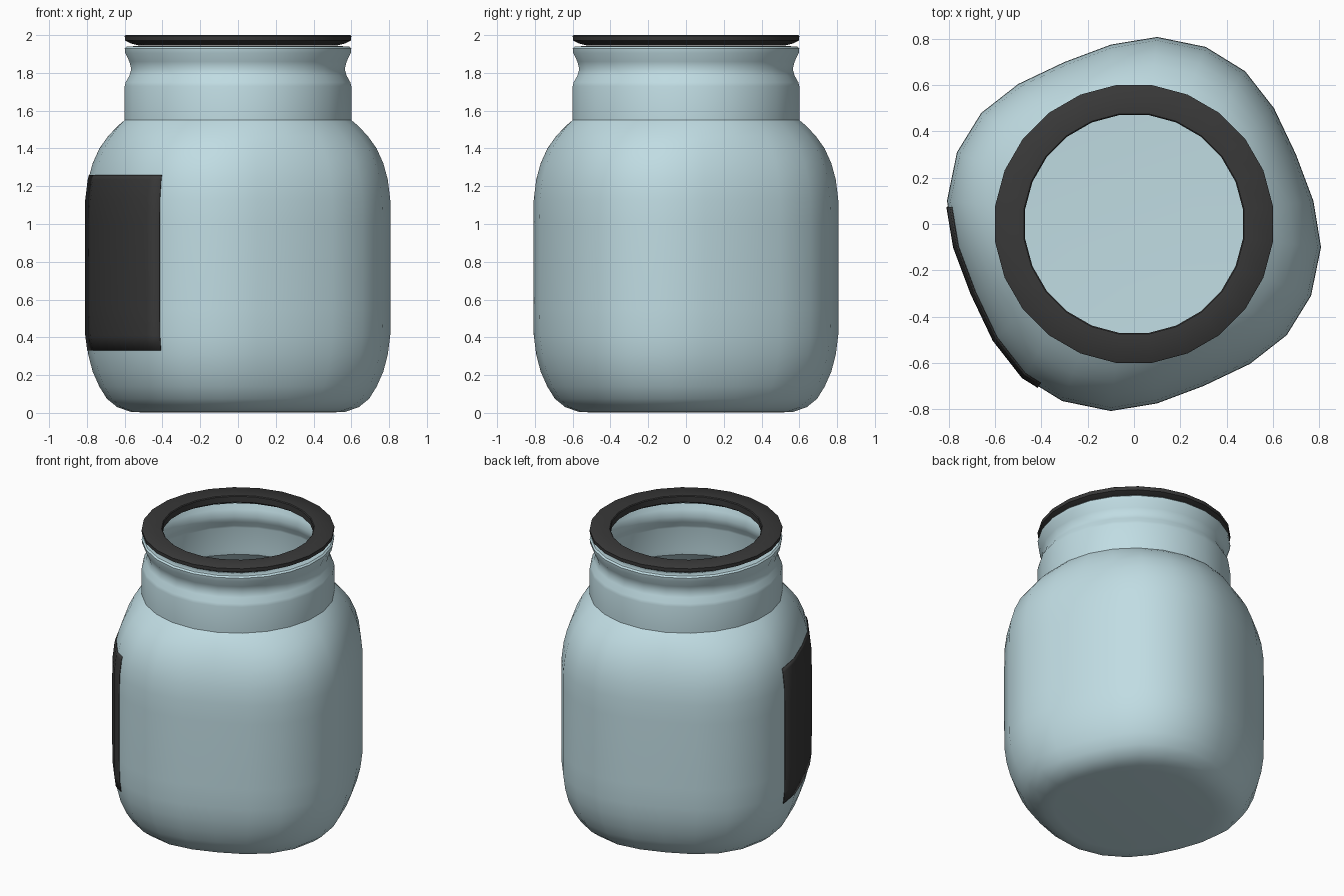
import bpy
import math

if "Cube" in bpy.data.objects:
    bpy.data.objects.remove(bpy.data.objects["Cube"])

# Twisted rounded-square section: one quarter, repeated four times (24 sides)
QUARTER = [(0.1, 0.808), (-0.1, 0.775), (-0.3, 0.70), (-0.5, 0.605), (-0.66, 0.48), (-0.765, 0.31)]
SQUARE = []
for k in range(4):
    for x, y in QUARTER:
        for _ in range(k):
            x, y = -y, x
        SQUARE.append((x, y))
N = len(SQUARE)
CIRCLE = [(math.cos(math.radians(82.5 + 15 * i)), math.sin(math.radians(82.5 + 15 * i)))
          for i in range(N)]

# Body profile: (half width, z, squareness)
BODY = [(0.50, 0.002, 0.6), (0.57, 0.006, 0.7), (0.64, 0.03, 0.8), (0.695, 0.075, 0.9),
        (0.735, 0.14, 0.95), (0.77, 0.22, 1), (0.793, 0.31, 1), (0.806, 0.41, 1), (0.808, 0.55, 1),
        (0.808, 1.0, 1), (0.806, 1.13, 1), (0.793, 1.235, 1), (0.77, 1.32, 0.96),
        (0.735, 1.4, 0.85), (0.69, 1.465, 0.6), (0.64, 1.52, 0.25), (0.605, 1.55, 0),
        (0.605, 1.57, 0), (0.605, 1.73, 0), (0.60, 1.75, 0), (0.58, 1.785, 0), (0.57, 1.82, 0),
        (0.58, 1.86, 0), (0.602, 1.905, 0), (0.605, 1.93, 0), (0.595, 1.94, 0), (0.53, 1.942, 0)]
RIM = [(0.475, 1.955, 0), (0.49, 1.945, 0), (0.53, 1.945, 0), (0.575, 1.957, 0), (0.604, 1.972, 0),
       (0.605, 1.996, 0), (0.60, 2.0, 0), (0.48, 2.0, 0), (0.475, 1.995, 0)]


def point(t, r, z, w):
    """Point on a ring at fractional side index t."""
    i, f = int(t) % N, t - int(t)
    out = []
    for a in range(2):
        p = [w * SQUARE[k % N][a] * r / 0.808 + (1 - w) * CIRCLE[k % N][a] * r for k in (i, i + 1)]
        out.append(p[0] * (1 - f) + p[1] * f)
    return (out[0], out[1], z)


def make(name, verts, faces, mat, angle=40):
    me = bpy.data.meshes.new(name)
    me.from_pydata(verts, [], faces)
    ob = bpy.data.objects.new(name, me)
    bpy.context.collection.objects.link(ob)
    me.materials.append(mat)
    bpy.ops.object.select_all(action='DESELECT')
    ob.select_set(True)
    bpy.context.view_layer.objects.active = ob
    bpy.ops.object.shade_smooth_by_angle(angle=math.radians(angle))
    return ob


def skin(name, profile, mat, closed=False):
    verts = [point(j, *p) for p in profile for j in range(N)]
    m = len(profile)
    faces = [(i * N + j, i * N + (j + 1) % N, (i + 1) % m * N + (j + 1) % N, (i + 1) % m * N + j)
             for i in range(m if closed else m - 1) for j in range(N)]
    if not closed:
        faces.append(tuple(reversed(range(N))))
    return make(name, verts, faces, mat)


def material(name, color):
    mat = bpy.data.materials.new(name)
    mat.diffuse_color = color
    mat.use_nodes = True
    mat.node_tree.nodes["Principled BSDF"].inputs["Base Color"].default_value = mat.diffuse_color
    return mat


def width_at(z):
    for a, b in zip(BODY, BODY[1:]):
        if a[1] <= z <= b[1]:
            return a[0] + (b[0] - a[0]) * (z - a[1]) / (b[1] - a[1])


glass = material("glass", (0.53, 0.72, 0.77, 1))
dark = material("dark", (0.04, 0.04, 0.04, 1))

# Hollow jar
jar = skin("jar_body", BODY, glass)
wall = jar.modifiers.new("wall", 'SOLIDIFY')
wall.thickness = 0.02
wall.offset = -1

# Dark sealing ring
skin("rim_ring", RIM, dark, closed=True)

# Label wrapped on the left side
cols = [6.13, 7, 8, 9, 10, 10.4]
rows = [0.33, 0.41, 0.55, 1.0, 1.13, 1.235, 1.26]
verts = [point(t, width_at(z) + 0.005, z, 1) for z in rows for t in cols]
c = len(cols)
faces = [(i * c + j, i * c + j + 1, (i + 1) * c + j + 1, (i + 1) * c + j)
         for i in range(len(rows) - 1) for j in range(c - 1)]
label = make("label", verts, faces, dark)
thick = label.modifiers.new("paper", 'SOLIDIFY')
thick.thickness = 0.004
thick.offset = 0
